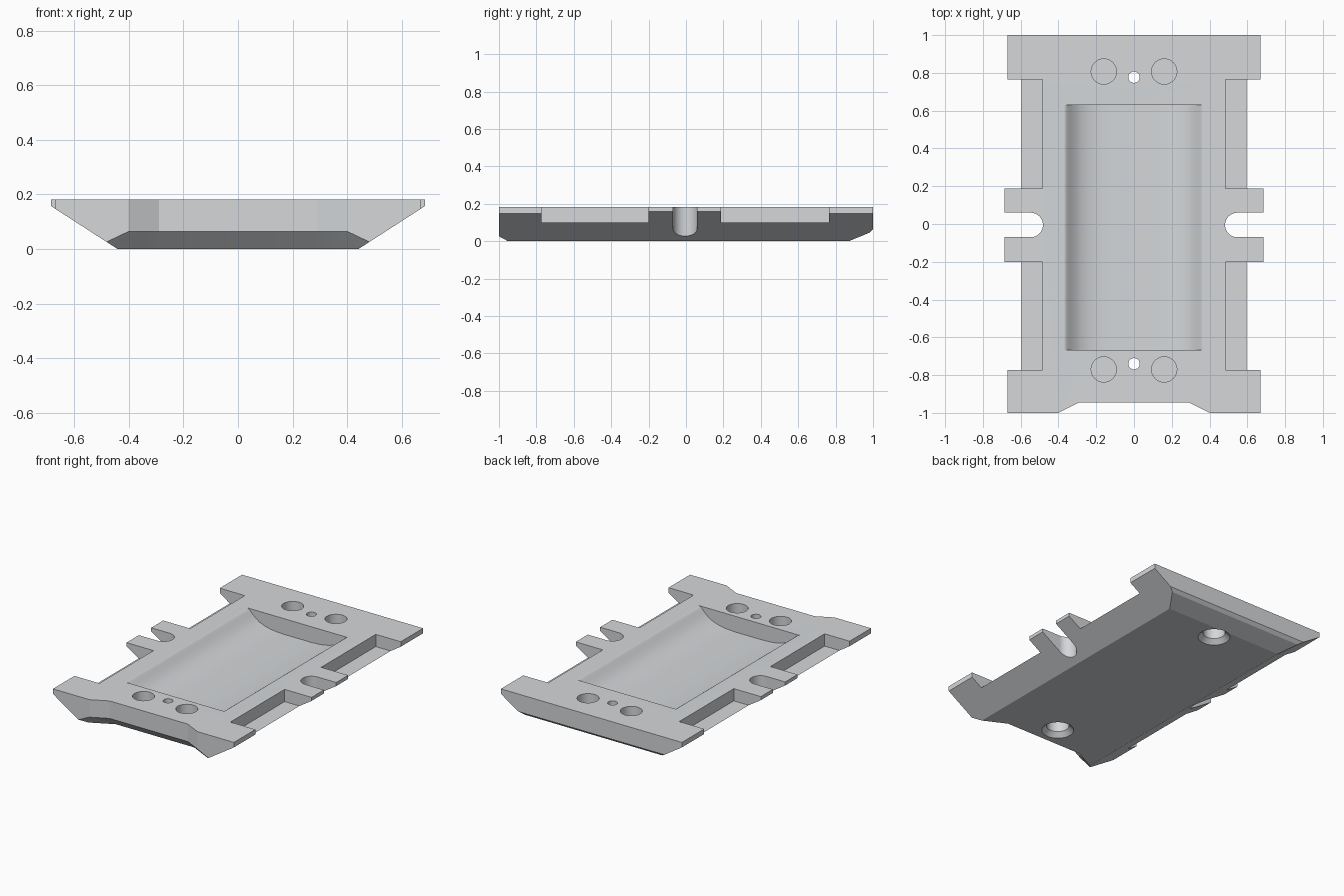
import bpy, bmesh, math

if "Cube" in bpy.data.objects:
    bpy.data.objects.remove(bpy.data.objects["Cube"])

grey = bpy.data.materials.new("light_grey")
grey.diffuse_color = (0.66, 0.68, 0.70, 1)
grey.use_nodes = True
grey.node_tree.nodes["Principled BSDF"].inputs["Base Color"].default_value = grey.diffuse_color


def loft(name, rings):
    """Closed solid through rings of matching points."""
    bm = bmesh.new()
    vs = [[bm.verts.new(p) for p in r] for r in rings]
    n = len(vs[0])
    bm.faces.new(vs[0])
    bm.faces.new(vs[-1])
    for a, b in zip(vs, vs[1:]):
        for i in range(n):
            j = (i + 1) % n
            bm.faces.new((a[i], a[j], b[j], b[i]))
    bmesh.ops.recalc_face_normals(bm, faces=bm.faces)
    me = bpy.data.meshes.new(name)
    bm.to_mesh(me)
    bm.free()
    ob = bpy.data.objects.new(name, me)
    bpy.context.collection.objects.link(ob)
    me.materials.append(grey)
    return ob


def prism(name, pts, axis, lo, hi):
    """Extrude a 2D outline along x, y or z."""
    place = {'x': lambda p, t: (t, p[0], p[1]),
             'y': lambda p, t: (p[0], t, p[1]),
             'z': lambda p, t: (p[0], p[1], t)}[axis]
    return loft(name, [[place(p, t) for p in pts] for t in (lo, hi)])


def cut(cutter):
    cutter.hide_render = True
    m = body.modifiers.new("cut", 'BOOLEAN')
    m.operation = 'DIFFERENCE'
    m.solver = 'EXACT'
    m.object = cutter
    bpy.context.view_layer.objects.active = body
    bpy.ops.object.modifier_apply(modifier=m.name)
    bpy.data.objects.remove(cutter)


def box(x0, x1, y0, y1, z0, z1):
    return prism("cutter", [(x0, y0), (x1, y0), (x1, y1), (x0, y1)], 'z', z0, z1)


def circle(x, y, r, z, n=32):
    return [(x + r * math.cos(2 * math.pi * i / n),
             y + r * math.sin(2 * math.pi * i / n), z) for i in range(n)]


TOP = 0.182

# tray body with sloping flanks
half = [(0.44, 0), (0.685, 0.158), (0.685, TOP)]
body = prism("tray_body", half + [(-x, z) for x, z in reversed(half)], 'y', -1, 1)

# bevel under the back end
cut(prism("cutter", [(1.0, 0.065), (0.98, 0.045), (0.87, 0), (0.87, -0.1),
                     (1.1, -0.1), (1.1, 0.065)], 'x', -1, 1))

# shallow notch in the front end, with an undercut bevel
def notch(xo, yi, z):
    return [(-xo, -1.2, z), (-0.29, yi, z), (0.29, yi, z), (xo, -1.2, z)]
cut(loft("cutter", [notch(1.072, -0.809, -0.065), notch(0.8, -0.945, 0.065),
                    notch(0.8, -0.945, 0.3)]))

# side details: trimmed ends, stepped recesses and the U slot
for s in (-1, 1):
    for y0, y1 in ((-1.1, -0.772), (0.763, 1.1)):
        cut(box(s * 0.67, s * 0.8, y0, y1, -0.1, 0.3))
    for y0, y1 in ((-0.773, -0.2), (0.187, 0.764)):
        cut(box(s * 0.485, s * 0.8, y0, y1, 0.10, 0.3))
    arc = [(s * (0.547 - 0.065 * math.sin(math.pi * i / 16)),
            -0.005 + 0.065 * math.cos(math.pi * i / 16)) for i in range(17)]
    cut(prism("cutter", [(s * 0.8, 0.06)] + arc + [(s * 0.8, -0.07)], 'z', -0.1, 0.3))

# trough in the top: soft lip, curved walls, flat floor
side = [(0.372, 0), (0.362, 0.0035), (0.352, 0.011), (0.335, 0.029), (0.31, 0.052),
        (0.28, 0.072), (0.24, 0.088), (0.2, 0.097), (0.16, 0.102), (0.1, 0.105)]
floor = [(x, TOP - d) for x, d in side]
floor += [(-x, z) for x, z in reversed(floor)]
cut(prism("cutter", [(0.372, 0.3)] + floor + [(-0.372, 0.3)], 'y', -0.668, 0.629))

# round pockets and countersunk screw holes at both ends
for y_pocket, y_hole in ((0.807, 0.777), (-0.77, -0.74)):
    for x in (-0.16, 0.16):
        cut(loft("cutter", [circle(x, y_pocket, 0.067, z) for z in (0.10, 0.3)]))
    cut(loft("cutter", [circle(0, y_hole, r, z) for r, z in
                        ((0.1, -0.05), (0.1, 0), (0.07, 0.03), (0.07, 0.1),
                         (0.03, 0.101), (0.03, 0.3))]))

# soft trough and holes, crisp flats
bpy.ops.object.select_all(action='DESELECT')
body.select_set(True)
bpy.context.view_layer.objects.active = body
bpy.ops.object.shade_smooth_by_angle(angle=math.radians(21))
wn = body.modifiers.new("flat_faces", 'WEIGHTED_NORMAL')
wn.keep_sharp = True
